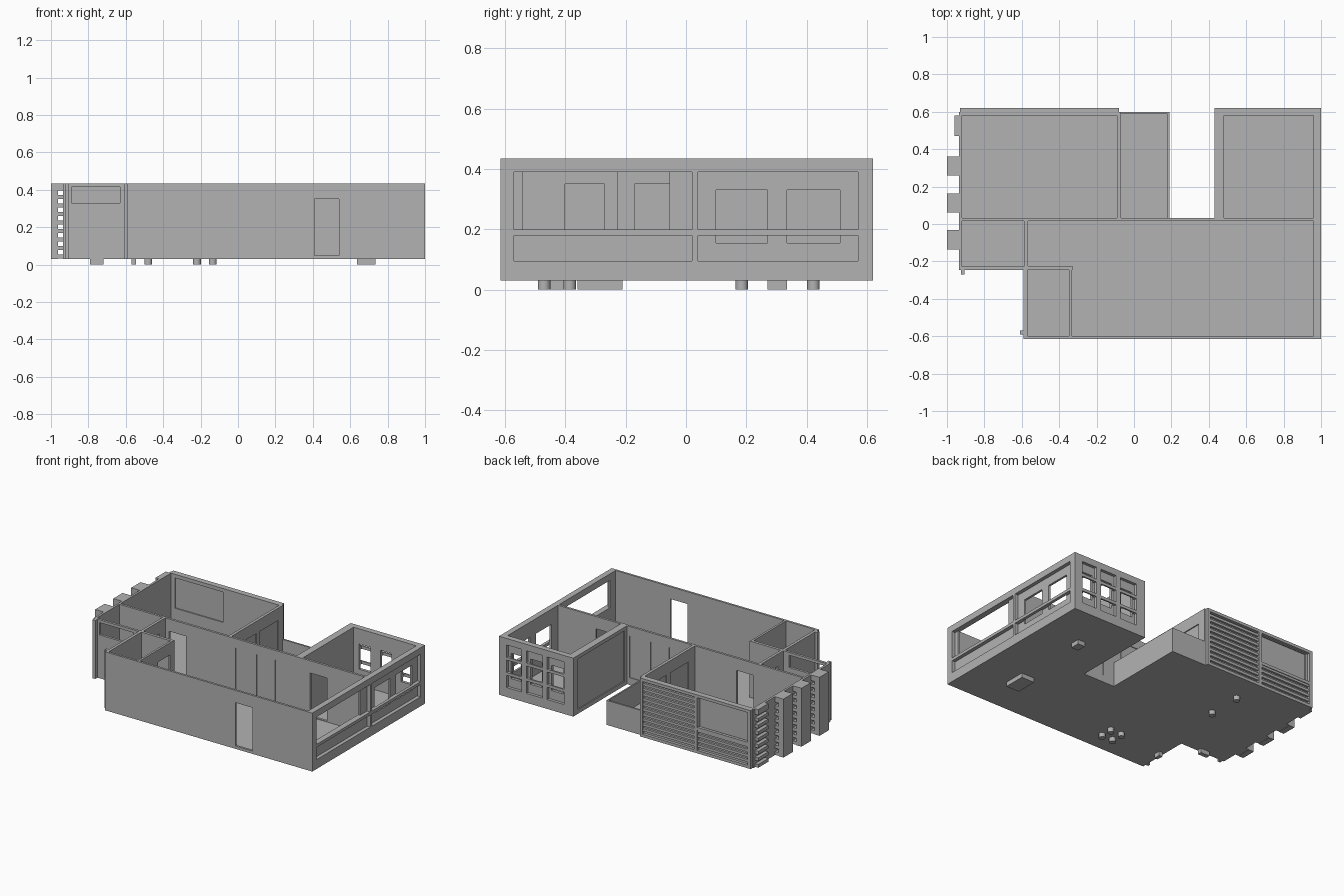
import bpy, bmesh
from mathutils import Matrix, Vector

if "Cube" in bpy.data.objects:
    bpy.data.objects.remove(bpy.data.objects["Cube"])

grey = bpy.data.materials.new("plaster grey")
grey.use_nodes = True
grey.diffuse_color = (0.45, 0.45, 0.45, 1)
grey.node_tree.nodes["Principled BSDF"].inputs["Base Color"].default_value = (0.45, 0.45, 0.45, 1)

BASE, FLOOR, TOP = 0.03, 0.05, 0.435
DOOR = 0.35


def add_box(bm, x, y, z):
    size = (x[1] - x[0], y[1] - y[0], z[1] - z[0])
    mid = Vector((x[0] + x[1], y[0] + y[1], z[0] + z[1])) / 2
    m = Matrix.Translation(mid) @ Matrix.Diagonal((*size, 1))
    bmesh.ops.create_cube(bm, size=1, matrix=m)


def make(name, boxes):
    bm = bmesh.new()
    for b in boxes:
        add_box(bm, *b)
    me = bpy.data.meshes.new(name)
    bm.to_mesh(me)
    bm.free()
    me.materials.append(grey)
    ob = bpy.data.objects.new(name, me)
    bpy.context.collection.objects.link(ob)
    return ob


def wall(name, x, y, z=(BASE, TOP), holes=()):
    """Box wall with boxes cut out of it."""
    ob = make(name, [(x, y, z)])
    for hole in holes:
        cutter = make("cutter", [hole])
        cutter.hide_render = True
        mod = ob.modifiers.new("opening", 'BOOLEAN')
        mod.operation, mod.solver, mod.object = 'DIFFERENCE', 'EXACT', cutter
        me = bpy.data.meshes.new_from_object(
            ob.evaluated_get(bpy.context.evaluated_depsgraph_get()))
        ob.modifiers.clear()
        ob.data = me
        bpy.data.objects.remove(cutter)
    return ob


# Floor slabs
slab = (BASE, FLOOR - 0.005)
make("floor_slab", [((-0.58, 0.98), (-0.61, 0.02), slab),
                    ((-0.925, 0.18), (0.02, 0.59), slab),
                    ((0.45, 0.98), (0.02, 0.6), slab),
                    ((-0.925, -0.58), (-0.24, 0.02), slab)])

# Front wall with entrance
wall("front_wall", (-0.59, 1), (-0.615, -0.6),
     holes=[((0.41, 0.54), (-0.7, -0.5), (FLOOR, DOOR))])

# Left wall: outer frame recesses with smaller windows through the inner skin
skin = (0.975, 1.1)
through = (0.9, 1.1)
rows = [(0.095, 0.18), (0.2, 0.39)]
holes = [(skin, y, z) for y in [(-0.57, 0.02), (0.04, 0.57)] for z in rows]
holes += [((0.9, 0.98), y, (0.155, 0.33)) for y in [(0.1, 0.27), (0.335, 0.51)]]
holes.append((through, (-0.54, -0.055), (0.2, 0.39)))
wall("left_window_wall", (0.96, 1), (-0.615, 0.62), holes=holes)

# Rear wall of the left wing: three by three frame, three windows behind
holes = []
for x in [(0.5, 0.63), (0.665, 0.79), (0.825, 0.94)]:
    for z in [(0.095, 0.18), (0.2, 0.285), (0.305, 0.39)]:
        holes.append((x, (0.6, 0.7), z))
    holes.append(((x[0] + 0.02, x[1] - 0.02), (0.5, 0.61), (0.155, 0.33)))
wall("left_wing_rear_wall", (0.43, 0.96), (0.58, 0.62), holes=holes)
wall("left_wing_court_wall", (0.43, 0.48), (0.03, 0.58),
     holes=[((0.4, 0.437), (0.06, 0.57), (0.06, 0.41))])

# Long spine wall with doors and glazed panels recessed from both sides
holes = [(x, (-0.1, 0.1), (FLOOR, DOOR)) for x in [(-0.54, -0.41), (0.54, 0.67)]]
for x in [(-0.03, 0.11), (0.13, 0.25), (0.275, 0.41)]:
    for y in [(-0.1, 0.02), (0.026, 0.1)]:
        holes.append((x, y, (0.08, 0.37)))
wall("spine_wall", (-0.925, 0.96), (0.015, 0.031), holes=holes)

# Right wing walls
wall("right_wall", (-0.935, -0.92), (-0.245, 0.6))
upper = (-0.89, -0.52)
wall("right_wing_rear_wall", (-0.925, -0.08), (0.58, 0.6),
     holes=[(upper, (0.5, 0.588), (0.2, 0.41)), (upper, (0.592, 0.7), (0.2, 0.41))])
holes = []
for y in [(0.1, 0.3), (0.34, 0.54)]:
    for x in [(-0.15, -0.085), (-0.077, 0)]:
        holes.append((x, y, (0.08, DOOR)))
wall("balcony_wall", (-0.09, -0.07), (0.031, 0.6), holes=holes)

# Balcony parapet
low = (BASE, 0.2)
make("balcony_parapet", [((0.18, 0.19), (0.031, 0.6), low),
                         ((-0.07, 0.18), (0.588, 0.6), low)])

# Rear louvre screen: frame, then full-height and half-height slats
depth = (0.6, 0.62)
frame = [(x, depth, (BASE, TOP)) for x in
         [(-0.93, -0.905), (-0.52, -0.495), (-0.1, -0.08)]]
frame += [((-0.905, -0.1), depth, z) for z in [(BASE, 0.05), (0.415, TOP)]]
frame.append(((-0.905, -0.52), depth, (0.19, 0.21)))
make("louvre_frame", frame)
slats = [((-0.495, -0.1), (0.6, 0.615), (0.07 + i * 0.035, 0.088 + i * 0.035))
         for i in range(10)]
slats += [((-0.905, -0.52), (0.6, 0.615), (0.07 + i * 0.035, 0.088 + i * 0.035))
          for i in range(4)]
make("louvre_slats", slats)

# Side slats and the three slotted piers
levels = [(0.032 + i * 0.0455, 0.055 + i * 0.0455) for i in range(8)]
make("side_slats", [((-0.96, -0.93), (0.47, 0.58), z) for z in levels + [(0.396, TOP)]])
for i in range(3):
    y = (-0.135 + i * 0.197, -0.033 + i * 0.197)
    boxes = [((-1, -0.962), y, (BASE, TOP))]
    boxes += [((-0.962, -0.93), y, z) for z in levels + [(0.396, TOP)]]
    make("side_pier", boxes)

# Small right room
wall("small_room_front_wall", (-0.935, -0.585), (-0.245, -0.228),
     holes=[((-0.89, -0.63), (-0.3, -0.2), (0.33, 0.415))])
wall("small_room_inner_wall", (-0.587, -0.568), (-0.228, 0.015),
     holes=[((-0.7, -0.5), (-0.17, -0.05), (FLOOR, DOOR))])

# Corner room with its door
wall("corner_outer_wall", (-0.59, -0.57), (-0.6, -0.235))
wall("corner_rear_wall", (-0.585, -0.33), (-0.245, -0.225))
wall("corner_inner_wall", (-0.347, -0.332), (-0.6, -0.245),
     holes=[((-0.4, -0.3), (-0.4, -0.27), (FLOOR, DOOR))])

# Downpipes on outer corners
make("downpipes", [((-0.925, -0.905), (-0.27, -0.245), (BASE, TOP)),
                   ((-0.61, -0.59), (-0.59, -0.57), (BASE, TOP))])

# Drain stubs below the slab
under = (0, BASE)
make("square_drains", [((0.635, 0.735), (-0.36, -0.21), under),
                       ((0.68, 0.735), (0.27, 0.335), under),
                       ((-0.79, -0.72), (-0.24, -0.21), under),
                       ((-0.57, -0.545), (-0.45, -0.405), under)])
for x, y in [(-0.135, -0.47), (-0.22, -0.47), (-0.135, -0.385), (-0.22, -0.385),
             (-0.48, 0.185), (-0.48, 0.422)]:
    bpy.ops.mesh.primitive_cylinder_add(vertices=16, radius=0.021, depth=BASE,
                                        location=(x, y, BASE / 2))
    pipe = bpy.context.object
    pipe.name = "round_drain"
    pipe.data.materials.append(grey)
    bpy.ops.object.shade_smooth_by_angle()
